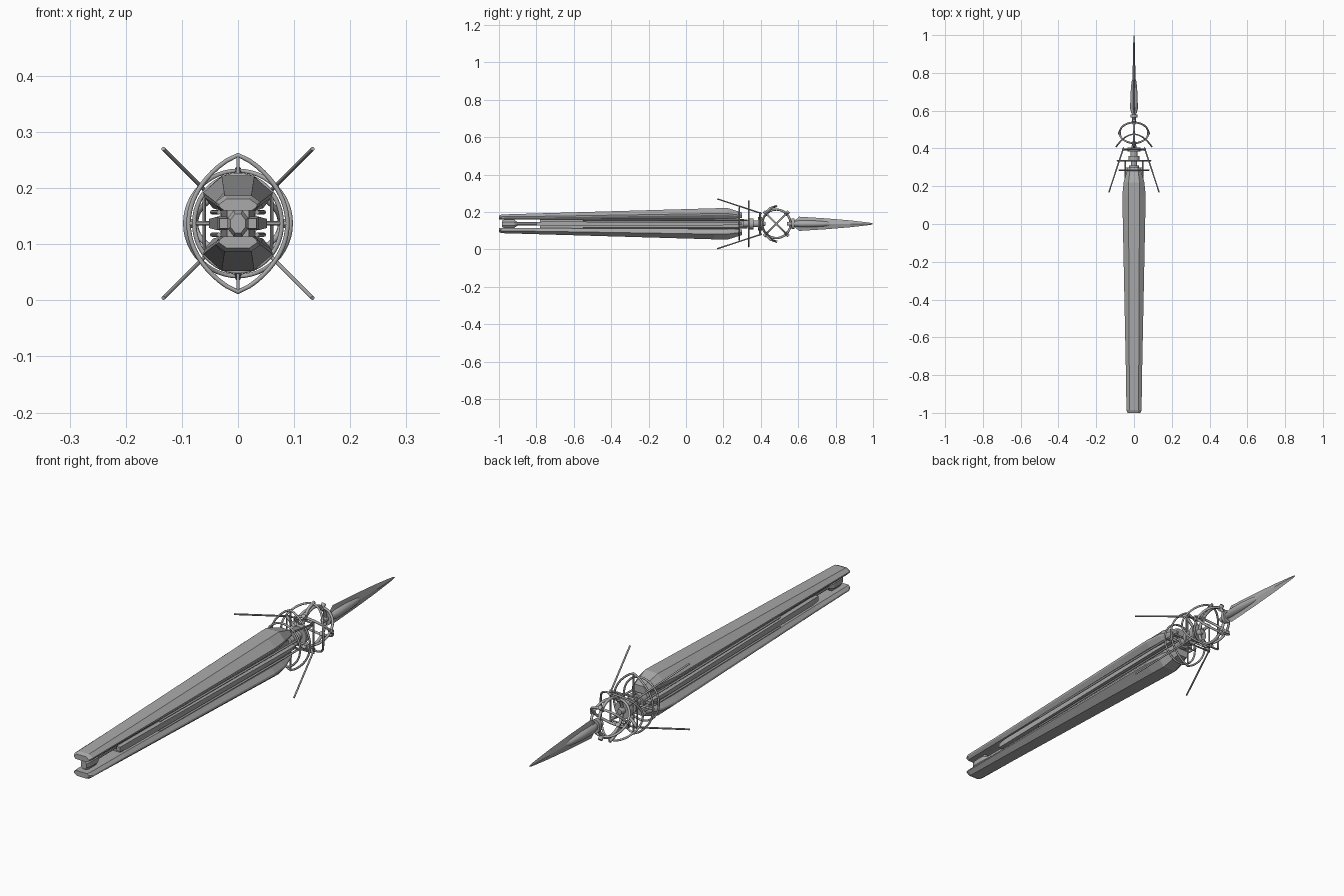
import bpy, bmesh, math
from mathutils import Vector

if "Cube" in bpy.data.objects:
    bpy.data.objects.remove(bpy.data.objects["Cube"])

CZ = 0.137  # height of the long axis

grey = bpy.data.materials.new("hull_grey")
grey.diffuse_color = (0.4, 0.4, 0.4, 1)
grey.use_nodes = True
grey.node_tree.nodes["Principled BSDF"].inputs["Base Color"].default_value = grey.diffuse_color


def finish(ob, smooth=None):
    ob.data.materials.append(grey)
    if smooth:
        bpy.ops.object.select_all(action='DESELECT')
        ob.select_set(True)
        bpy.context.view_layer.objects.active = ob
        bpy.ops.object.shade_smooth_by_angle(angle=math.radians(smooth))
    return ob


def loft(name, sections, smooth=None):
    """Skin a row of (y, [(x, h), ...]) sections; h is measured from the axis."""
    bm = bmesh.new()
    rings = [[bm.verts.new((x, y, CZ + h)) for x, h in pts] for y, pts in sections]
    n = len(rings[0])
    for a, b in zip(rings, rings[1:]):
        for i in range(n):
            j = (i + 1) % n
            bm.faces.new((a[i], a[j], b[j], b[i]))
    bm.faces.new(rings[0])
    bm.faces.new(rings[-1])
    bmesh.ops.recalc_face_normals(bm, faces=bm.faces)
    me = bpy.data.meshes.new(name)
    bm.to_mesh(me)
    bm.free()
    ob = bpy.data.objects.new(name, me)
    bpy.context.collection.objects.link(ob)
    return finish(ob, smooth)


def oval(rx, rz, n=16, cx=0, ch=0):
    return [(cx + rx * math.cos(2 * math.pi * (i + .5) / n),
             ch + rz * math.sin(2 * math.pi * (i + .5) / n)) for i in range(n)]


def box(x0, x1, h0, h1):
    return [(x0, h0), (x1, h0), (x1, h1), (x0, h1)]


def tube(name, pts, r, closed=True):
    """Round bar along points given relative to the axis."""
    cu = bpy.data.curves.new(name, 'CURVE')
    cu.dimensions = '3D'
    cu.bevel_depth = r
    cu.bevel_resolution = 2
    cu.use_fill_caps = True
    sp = cu.splines.new('POLY')
    sp.points.add(len(pts) - 1)
    for p, (x, y, h) in zip(sp.points, pts):
        p.co = (x, y, CZ + h, 1)
    sp.use_cyclic_u = closed
    ob = bpy.data.objects.new(name, cu)
    bpy.context.collection.objects.link(ob)
    bpy.ops.object.select_all(action='DESELECT')
    ob.select_set(True)
    bpy.context.view_layer.objects.active = ob
    bpy.ops.object.convert(target='MESH')
    return finish(bpy.context.view_layer.objects.active, 50)


ANG = [2 * math.pi * i / 48 for i in range(48)]

# Long upper and lower hull shells: y, top, top half width, shoulder, side, underside
SHELL = [(-1.0, .044, .020, .034, .034, .023),
         (-.985, .050, .024, .038, .040, .023),
         (-.78, .056, .025, .040, .043, .023),
         (.15, .083, .029, .055, .062, .027),
         (.22, .085, .029, .055, .055, .028),
         (.30, .060, .020, .045, .032, .030)]
for name, s in (("upper_hull", 1), ("lower_hull", -1)):
    rows = []
    for y, t, wt, sh, w, b in SHELL:
        half = [(wt, t), (w, sh), (w * .97, sh * .85), (w * .72, b)]
        pts = half + [(-x, h) for x, h in reversed(half)]
        rows.append((y, [(x, s * h) for x, h in pts]))
    loft(name, rows)

# Inner core between the shells, with a nose nub and prong
loft("core", [(-.78, box(-.020, .020, -.026, .026)), (.28, box(-.030, .030, -.030, .030))])
loft("core_prong", [(-.93, oval(.010, .010, 8)), (-.77, oval(.010, .010, 8))])
loft("nose_nub", [(-.985, oval(.014, .018, 8)), (-.97, oval(.020, .025, 8)),
                  (-.92, oval(.020, .025, 8)), (-.90, oval(.010, .010, 8))])

# Side rails running in the slots
for side, s in (("left", -1), ("right", 1)):
    loft(side + "_rail", [(-.80, box(s * .018, s * .033, -.009, .009)),
                          (-.76, box(s * .018, s * .037, -.012, .012)),
                          (.18, box(s * .030, s * .052, -.008, .008)),
                          (.30, box(s * .030, s * .050, -.006, .006))])
    for h in (-.02, .02):
        tube(side + "_slot_rod", [(s * .034, -.55, h), (s * .046, .33, h)], .004, False)

# Shaft with stepped collars
STEPS = [(.26, .026), (.31, .026), (.31, .017), (.34, .017), (.34, .030), (.36, .030),
         (.36, .018), (.385, .018), (.385, .036), (.405, .036), (.405, .014), (.425, .010)]
loft("shaft", [(y, oval(r, r)) for y, r in STEPS], 40)

# Hoops around the shaft and their spokes
tube("rear_hoop", [(.078 * math.cos(a), .285, .086 * math.sin(a)) for a in ANG], .004)
side_pts = [(.088 * (1 - (i / 12) ** 2) ** .8, .335, .122 * i / 12) for i in range(-12, 13)]
tube("pointed_hoop", side_pts + [(-x, y, h) for x, y, h in side_pts[-2:0:-1]], .004)
tube("cross_spoke", [(-.086, .335, 0), (.086, .335, 0)], .004, False)
tube("upright_spoke", [(0, .335, -.12), (0, .335, .12)], .003, False)
tube("rear_spoke", [(-.077, .285, 0), (.077, .285, 0)], .003, False)

# Saddle-shaped outer hoop
tube("saddle_hoop", [(.094 * math.cos(a), .41 + .065 * math.sin(a) ** 2,
                      .094 * math.sin(a)) for a in ANG], .004)

# Gyroscope: one upright ring and two tilted rings
GY, GR = .483, .076
tube("gyro_upright_ring", [(0, GY + GR * math.cos(a), GR * math.sin(a)) for a in ANG], .006)
for s in (-1, 1):
    tube("gyro_tilted_ring", [(GR * math.cos(a), GY + .72 * GR * math.sin(a),
                               s * .72 * GR * math.sin(a)) for a in ANG], .005)
    for t in (-1, 1):
        # Small clamps where the rings cross, and claws at the outer edge
        tube("gyro_clamp", [(0, GY + s * .047, t * .047), (0, GY + s * .066, t * .066)],
             .009, False)
    tube("gyro_claw", [(0, .425, s * .058), (0, .45, s * .084), (0, .487, s * .096)],
         .006, False)
    tube("gyro_side_pin", [(s * .070, GY, 0), (s * .086, GY, 0)], .008, False)

# Four swept antennas held by arms
for sx in (-1, 1):
    for sz in (-1, 1):
        tube("antenna", [(sx * .133, .168, sz * .133), (sx * .055, .405, sz * .055)],
             .0036, False)
        tube("antenna_arm", [(sx * .018, .395, sz * .018), (sx * .060, .395, sz * .060)],
             .006, False)
tube("arm_brace", [(.06 * x, .397, .06 * h) for x, h in ((1, 1), (-1, 1), (-1, -1), (1, -1))], .004)

# Tail joint, blade and its central rib
loft("tail_joint", [(.54, oval(.010, .010)), (.565, oval(.010, .010)), (.565, oval(.020, .028)),
                    (.58, oval(.020, .028)), (.58, oval(.012, .014)), (.61, oval(.012, .014))], 40)
BLADE = [(.575, .004, .012), (.605, .008, .038), (.75, .008, .029),
         (.88, .006, .018), (.96, .004, .009), (.99, .002, .005), (1.0, .001, .001)]
loft("tail_blade", [(y, [(w, 0), (0, h), (-w, 0), (0, -h)]) for y, w, h in BLADE])
loft("tail_rib", [(y, oval(w, h, 12)) for y, w, h in
                  ((.585, .014, .014), (.61, .021, .019), (.68, .020, .018),
                   (.75, .014, .013), (.785, .004, .004))], 40)
